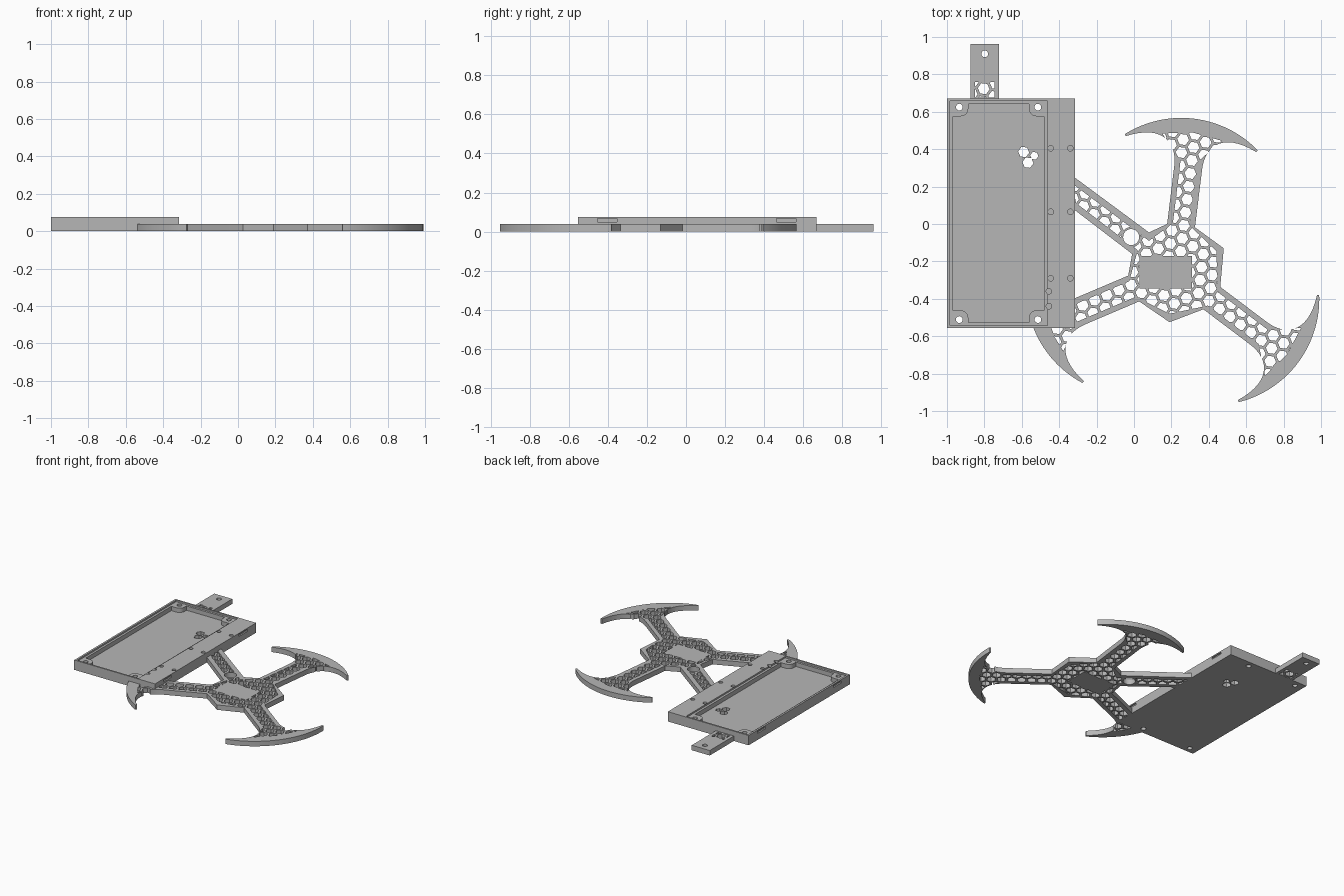
import bpy, bmesh
from math import sin, cos, pi, radians
from mathutils import Vector
from mathutils.geometry import interpolate_bezier

if "Cube" in bpy.data.objects:
    bpy.data.objects.remove(bpy.data.objects["Cube"], do_unlink=True)

grey = bpy.data.materials.new("plain grey")
grey.use_nodes = True
grey.diffuse_color = (0.47, 0.47, 0.47, 1)
grey.node_tree.nodes["Principled BSDF"].inputs["Base Color"].default_value = (0.47, 0.47, 0.47, 1)

PLATE, TOP, FLOOR, STEP = 0.038, 0.075, 0.03, 0.063
CENTRE = Vector((0.222, -0.25))
LATTICE = radians(83)


def prisms(name, outlines, z0, z1):
    """One object holding an upright prism for each outline."""
    bm = bmesh.new()
    for pts in outlines:
        bottom = bm.faces.new([bm.verts.new((p[0], p[1], z0)) for p in pts])
        up = bmesh.ops.extrude_face_region(bm, geom=[bottom])["geom"]
        bmesh.ops.translate(bm, vec=(0, 0, z1 - z0),
                            verts=[v for v in up if isinstance(v, bmesh.types.BMVert)])
    bmesh.ops.recalc_face_normals(bm, faces=bm.faces)
    mesh = bpy.data.meshes.new(name)
    bm.to_mesh(mesh)
    bm.free()
    mesh.materials.append(grey)
    ob = bpy.data.objects.new(name, mesh)
    bpy.context.collection.objects.link(ob)
    return ob


def rect(x0, x1, y0, y1):
    return [(x0, y0), (x1, y0), (x1, y1), (x0, y1)]


def ring(x, y, r, n=24, turn=0.0):
    return [(x + r * cos(turn + 2 * pi * i / n), y + r * sin(turn + 2 * pi * i / n))
            for i in range(n)]


def hexagon(x, y, r=0.032):
    return ring(x, y, r, 6, LATTICE + pi / 6)


def cut(target, tool, operation="DIFFERENCE"):
    """Apply a boolean and discard the tool."""
    mod = target.modifiers.new("cut", "BOOLEAN")
    mod.object, mod.operation, mod.solver = tool, operation, "EXACT"
    bpy.context.view_layer.objects.active = target
    bpy.ops.object.modifier_apply(modifier=mod.name)
    bpy.data.objects.remove(tool, do_unlink=True)


def honeycomb(window, pitch=0.07):
    """Hexagonal cutters trimmed to a window outline."""
    a = pitch * Vector((cos(LATTICE), sin(LATTICE)))
    b = pitch * Vector((cos(LATTICE + pi / 3), sin(LATTICE + pi / 3)))
    xs, ys = [p[0] for p in window], [p[1] for p in window]
    cells = []
    for i in range(-45, 46):
        for j in range(-45, 46):
            p = Vector((0.254, 0.382)) + i * a + j * b
            if min(xs) - 0.04 < p.x < max(xs) + 0.04 and min(ys) - 0.04 < p.y < max(ys) + 0.04:
                cells.append(hexagon(p.x, p.y))
    grid = prisms("honeycomb_cutter", cells, -0.05, 0.12)
    cut(grid, prisms("window", [window], -0.03, 0.1), "INTERSECT")
    return grid


def along_arm(degrees, half):
    """Mirror a half profile (side, distance) and place it on an arm."""
    t = radians(degrees)
    full = [(-v, u) for v, u in half] + [(v, u) for v, u in reversed(half) if v > 0]
    out, side = Vector((cos(t), sin(t))), Vector((sin(t), -cos(t)))
    return [CENTRE + u * out + v * side for v, u in full]


# Half of an arm ending in a crescent blade
hook = interpolate_bezier(Vector((0.075, 0.555, 0)), Vector((0.075, 0.68, 0)),
                          Vector((0.16, 0.77, 0)), Vector((0.352, 0.682, 0)), 16)
arm = [(0.075, 0.243)] + [(p.x, p.y) for p in hook]
arm += [(0.569 * sin(0.68 * k / 16), 0.25 + 0.569 * cos(0.68 * k / 16)) for k in range(16, -1, -1)]
arm_window = [(0.045, 0.25), (0.045, 0.59), (0.16, 0.72), (0, 0.745)]


def star(half, bar_top, notches, bar_low):
    """Three arms joined at a hub, with a straight bar to the tray."""
    pts = list(bar_top)
    for angle, notch in zip((83, -37, 203), notches):
        pts += along_arm(angle, half) + [notch]
    return pts + bar_low


# Frame with honeycomb openings
frame = prisms("three_arm_frame", [star(
    arm, [(-0.35, 0.273), (0.08, -0.045)],
    [(0.48, -0.13), (0.19, -0.525), (-0.01, -0.16)], [(-0.35, 0.1)])], 0, PLATE)
openings = honeycomb(star(
    arm_window, [(-0.33, 0.216), (0.08, -0.09)],
    [(0.44, -0.145), (0.19, -0.48), (0.02, -0.14)], [(-0.31, 0.112)]))
cut(openings, prisms("hub_keep", [rect(0.03, 0.31, -0.345, -0.17)], -0.08, 0.15))
cut(openings, prisms("ring_keep", [ring(-0.015, -0.07, 0.054)], -0.08, 0.15))
cut(frame, openings)
cut(frame, prisms("bar_hole", [ring(-0.015, -0.07, 0.043)], -0.08, 0.15))
cut(frame, prisms("tray_space", [rect(-1.1, -0.32, -0.55, 0.66)], -0.08, 0.15))

# Rear mounting tab
tab = prisms("rear_tab", [rect(-0.875, -0.722, 0.665, 0.962)], 0, PLATE)
cut(tab, honeycomb(rect(-0.85, -0.747, 0.675, 0.76)))
cut(tab, prisms("tab_hole", [ring(-0.798, 0.91, 0.018)], -0.08, 0.15))

# Tray block with a lid rebate and a pocket that leaves corner bosses
tray = prisms("tray", [rect(-1, -0.315, -0.555, 0.67)], 0, TOP)
cut(tray, prisms("rebate", [rect(-0.985, -0.462, -0.543, 0.657)], STEP, 0.12))
pocket = prisms("pocket", [rect(-0.968, -0.48, -0.527, 0.641)], FLOOR, 0.12)
bosses, screws = [], []
for x, sx in ((-0.968, 1), (-0.48, -1)):
    for y, sy in ((-0.527, 1), (0.641, -1)):
        curve = [(x + sx * (0.042 + 0.04 * cos(k * pi / 12)),
                  y + sy * (0.025 + 0.04 * sin(k * pi / 12))) for k in range(7)]
        e = 0.02
        bosses.append([(x - sx * e, y - sy * e), (x + sx * 0.082, y - sy * e)]
                      + curve + [(x - sx * e, y + sy * 0.065)])
        screws.append(ring(x + sx * 0.034, y + sy * 0.016, 0.018))
cut(pocket, prisms("bosses", bosses, -0.05, STEP + 0.001))
cut(tray, pocket)
cut(tray, prisms("screw_holes", screws, -0.08, 0.15))

# Three vent cells through the tray floor
cut(tray, prisms("vents", [hexagon(-0.59, 0.385, 0.03), hexagon(-0.567, 0.328, 0.03),
                           hexagon(-0.533, 0.365, 0.022)], -0.08, 0.06))

# Blind pin holes along the side ledge
pins = [ring(x, y, 0.015, 16) for x in (-0.445, -0.34) for y in (0.405, 0.065, -0.29)]
pins += [ring(-0.455, y, 0.015, 16) for y in (-0.36, -0.44)]
cut(tray, prisms("pin_holes", pins, 0.045, 0.12))

# Shallow clip notches on both long sides
notches = [rect(x - 0.011, x + 0.011, y - 0.05, y + 0.05)
           for x in (-1, -0.315) for y in (0.515, -0.405)]
cut(tray, prisms("clip_notches", notches, 0.05, 0.066))

# Smooth curved walls, keep edges crisp
for ob in (frame, tab, tray):
    bpy.ops.object.select_all(action="DESELECT")
    ob.select_set(True)
    bpy.context.view_layer.objects.active = ob
    bpy.ops.object.shade_smooth_by_angle(angle=radians(30))
